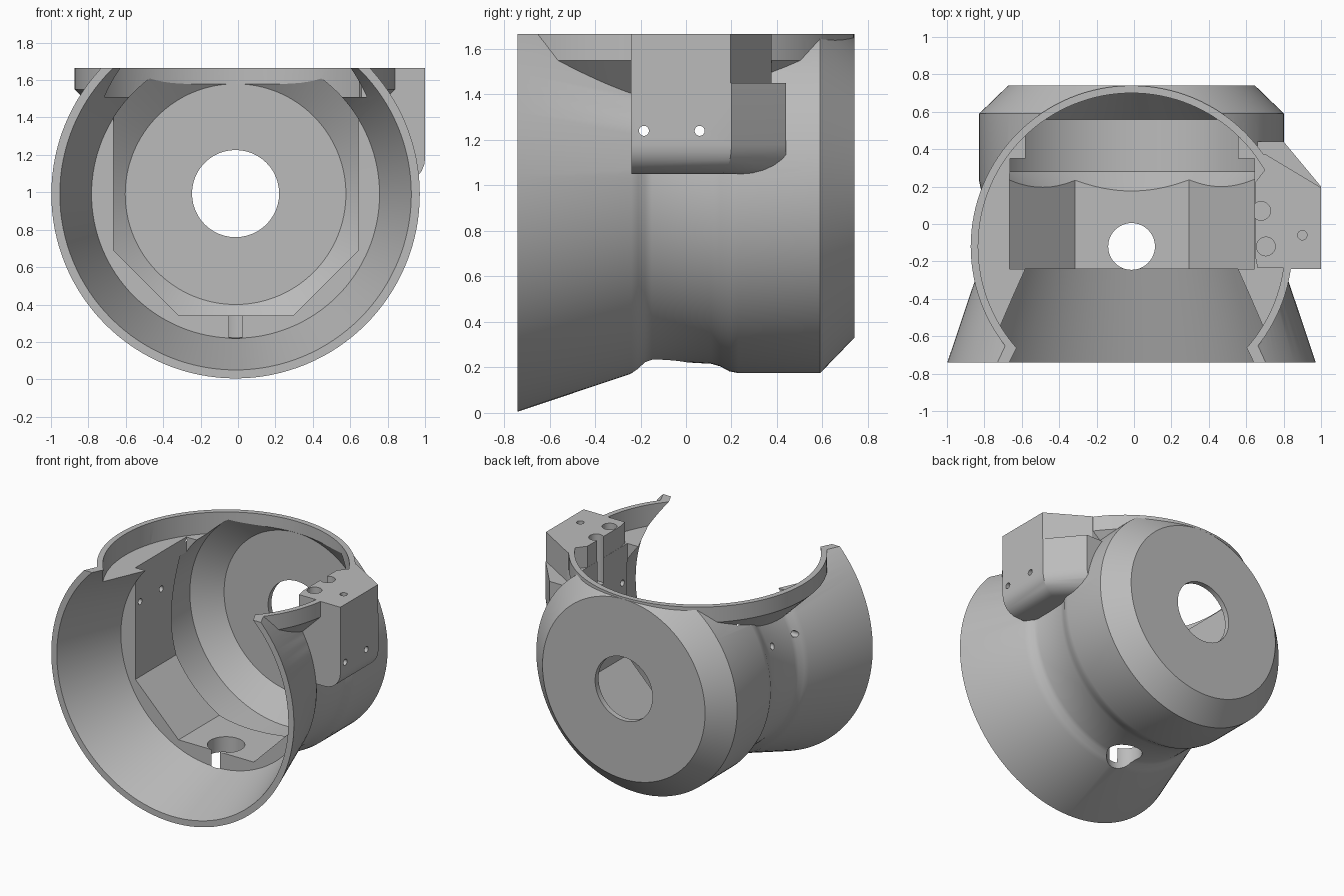
import bpy, bmesh, math
from mathutils import Matrix, Vector

if "Cube" in bpy.data.objects:
    bpy.data.objects.remove(bpy.data.objects["Cube"], do_unlink=True)

CX, CZ = -0.013, 0.99      # axis of the cup
RING_Y = -0.12             # centre of the upright collar
TOP = 1.665

grey = bpy.data.materials.new("plain grey")
grey.use_nodes = True
grey.diffuse_color = (0.5, 0.5, 0.5, 1)
grey.node_tree.nodes["Principled BSDF"].inputs["Base Color"].default_value = (0.5, 0.5, 0.5, 1)


def finish(name, bm):
    bmesh.ops.recalc_face_normals(bm, faces=bm.faces)
    mesh = bpy.data.meshes.new(name)
    bm.to_mesh(mesh)
    bm.free()
    mesh.materials.append(grey)
    obj = bpy.data.objects.new(name, mesh)
    bpy.context.collection.objects.link(obj)
    return obj


def lathe(name, profile, centre, axis, steps=128):
    """Solid of revolution from (distance along axis, radius) pairs."""
    bm = bmesh.new()
    turn = Vector((0, 0, 1)).rotation_difference(Vector(axis)).to_matrix()
    rings = []
    for along, r in profile:
        rings.append([bm.verts.new(Vector(centre) + turn @ Vector(
            (r * math.cos(a), r * math.sin(a), along)))
            for a in (2 * math.pi * i / steps for i in range(steps))])
    for low, high in zip(rings, rings[1:]):
        for i in range(steps):
            j = (i + 1) % steps
            bm.faces.new((low[i], low[j], high[j], high[i]))
    bm.faces.new(rings[0])
    bm.faces.new(rings[-1])
    return finish(name, bm)


def prism(name, outline, start, end, upright=True, round_bottom=0):
    """Extruded outline: (x, y) along z when upright, else (x, z) along y."""
    bm = bmesh.new()
    place = (lambda p, d: (p[0], p[1], d)) if upright else (lambda p, d: (p[0], d, p[1]))
    face = bm.faces.new([bm.verts.new(place(p, start)) for p in outline])
    out = bmesh.ops.extrude_face_region(bm, geom=[face])
    moved = [v for v in out["geom"] if isinstance(v, bmesh.types.BMVert)]
    shift = Vector((0, 0, end - start)) if upright else Vector((0, end - start, 0))
    bmesh.ops.translate(bm, verts=moved, vec=shift)
    if round_bottom:
        edges = [e for e in bm.edges if all(abs(v.co.z - start) < 1e-4 for v in e.verts)
                 and max(v.co.x for v in e.verts) > 0.95
                 and min(v.co.x for v in e.verts) > 0.75]
        bmesh.ops.bevel(bm, geom=edges, offset=round_bottom, segments=6,
                        profile=0.5, affect="EDGES")
    return finish(name, bm)


def block(name, x0, x1, y0, y1, z0, z1):
    return prism(name, [(x0, y0), (x1, y0), (x1, y1), (x0, y1)], z0, z1)


def combine(target, tool, operation):
    mod = target.modifiers.new(operation.lower(), "BOOLEAN")
    mod.operation, mod.object, mod.solver = operation, tool, "EXACT"
    bpy.context.view_layer.objects.active = target
    bpy.ops.object.modifier_apply(modifier=mod.name)
    bpy.data.objects.remove(tool, do_unlink=True)


# flared cup with a waist and a chamfered back
housing = lathe("housing", [
    (-0.74, 0.985), (-0.24, 0.817), (-0.21, 0.8), (-0.18, 0.775), (-0.15, 0.766),
    (0, 0.768), (0.11, 0.774), (0.15, 0.785), (0.19, 0.807), (0.23, 0.815),
    (0.59, 0.815), (0.74, 0.66)], (CX, 0, CZ), (0, 1, 0))

# upright collar with a sloped underside
collar = lathe("collar", [(1.29, 0.6), (1.55, 0.86), (1.8, 0.86)],
               (CX, RING_Y, 0), (0, 0, 1))
combine(housing, collar, "UNION")

# side box, wider below than at the top
lower_box = prism("lower_box", [(0.5, -0.24), (1, -0.24), (1, 0.2), (0.8, 0.44), (0.5, 0.44)],
                  1.05, 1.45, round_bottom=0.13)
upper_box = prism("upper_box", [(0.5, -0.241), (1, -0.241), (1, 0.195), (0.7, 0.375), (0.5, 0.375)],
                  1.4, 1.8)
combine(housing, lower_box, "UNION")
combine(housing, upper_box, "UNION")

# round cavity
cavity = lathe("cavity", [(-1.1, 1.062), (-0.24, 0.77), (-0.239, 0.55), (0.09, 0.55),
                          (0.28, 0.77), (0.56, 0.77), (0.7, 0.59)],
               (CX, 0, CZ), (0, 1, 0))
combine(housing, cavity, "DIFFERENCE")

# chamber with chamfered floor, open at the top
chamber = prism("chamber", [(-0.665, 1.9), (-0.665, 0.69), (-0.315, 0.34), (0.295, 0.34),
                            (0.645, 0.69), (0.645, 1.9)], -0.2405, 0.27, upright=False)
combine(housing, chamber, "DIFFERENCE")
combine(housing, block("upper_slot", -0.664, 0.644, -0.2, 0.35, 1.2, 1.9), "DIFFERENCE")

# collar bore leaving ledges inside
bore = lathe("bore", [(1.51, 0.82), (1.9, 0.82)], (CX, RING_Y, 0), (0, 0, 1))
combine(housing, bore, "DIFFERENCE")

# inner part of the side box
inner_box = prism("inner_box", [(0.66, -0.235), (0.9, -0.235), (0.9, 0.24), (0.72, 0.36),
                                (0.665, 0.36), (0.7, 0.29), (0.646, 0.22), (0.646, -0.16)],
                  1.47, 1.75)
combine(housing, inner_box, "UNION")

# back, floor and screw holes, then the pockets of the side box
holes = [
    ((CX, 0.6, CZ + 0.003), (0, 1, 0), 0.3, 0.233),
    ((CX, RING_Y, 0.1), (0, 0, 1), 0.4, 0.125),
    ((-1.2, -0.185, 1.24), (1, 0, 0), 2.4, 0.022),
    ((-1.2, 0.06, 1.24), (1, 0, 0), 2.4, 0.022),
    ((0.68, 0.07, 1.32), (0, 0, 1), 0.6, 0.05),
    ((0.705, -0.12, 1.32), (0, 0, 1), 0.6, 0.05),
    ((0.9, -0.06, 1.4), (0, 0, 1), 0.5, 0.025),
]
for centre, axis, length, radius in holes:
    drill = lathe("drill", [(0, radius), (length, radius)], centre, axis, 48)
    combine(housing, drill, "DIFFERENCE")

# flat top
combine(housing, block("top_cut", -1.5, 1.5, -1.5, 1.5, TOP, 2.5), "DIFFERENCE")

bpy.ops.object.select_all(action="DESELECT")
housing.select_set(True)
bpy.context.view_layer.objects.active = housing
bpy.ops.object.shade_smooth_by_angle(angle=math.radians(25))
